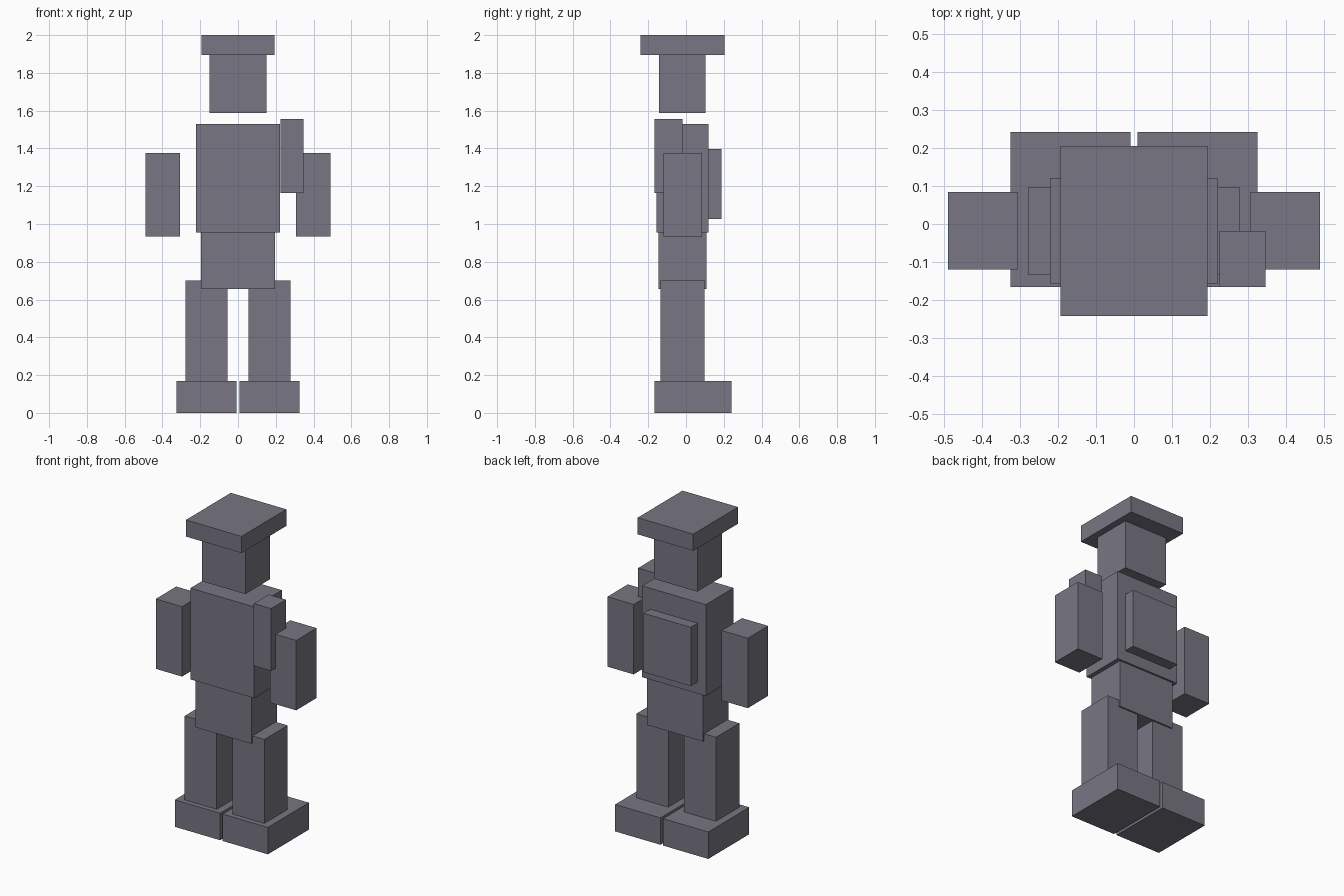
import bpy
from mathutils import Vector

cube = bpy.data.objects.get("Cube")
if cube:
    bpy.data.objects.remove(cube, do_unlink=True)

# Single slate grey material
grey = bpy.data.materials.new("slate_grey")
grey.use_nodes = True
colour = (0.188, 0.181, 0.223, 1.0)
grey.diffuse_color = colour
grey.node_tree.nodes["Principled BSDF"].inputs["Base Color"].default_value = colour


def box(name, x, y, z):
    """Box spanning the given (min, max) range on each axis."""
    low, high = (Vector(corner) for corner in zip(x, y, z))
    bpy.ops.mesh.primitive_cube_add(size=1, location=(low + high) / 2)
    obj = bpy.context.object
    obj.name = obj.data.name = name
    obj.scale = high - low
    bpy.ops.object.transform_apply(location=False, rotation=False, scale=True)
    obj.data.materials.append(grey)
    return obj


def centred(name, half_width, y, z):
    box(name, (-half_width, half_width), y, z)


def pair(name, x, y, z):
    """Matching boxes on the left (+x) and right (-x)."""
    box("left_" + name, x, y, z)
    box("right_" + name, (-x[1], -x[0]), y, z)


# Head and flat cap
centred("cap", 0.194, (-0.242, 0.205), (1.895, 2.0))
centred("head", 0.152, (-0.144, 0.104), (1.587, 1.895))

# Body and back pack
centred("torso", 0.222, (-0.157, 0.12), (0.954, 1.53))
centred("pelvis", 0.195, (-0.146, 0.108), (0.655, 0.954))
centred("back_pack", 0.165, (0.12, 0.188), (1.027, 1.398))

# Block worn at the left shoulder
box("left_shoulder_block", (0.226, 0.347), (-0.166, -0.018), (1.163, 1.556))

# Limbs
pair("arm", (0.307, 0.49), (-0.12, 0.084), (0.935, 1.376))
pair("leg", (0.055, 0.278), (-0.134, 0.098), (0.17, 0.70))
pair("foot", (0.009, 0.325), (-0.166, 0.242), (0.0, 0.17))
